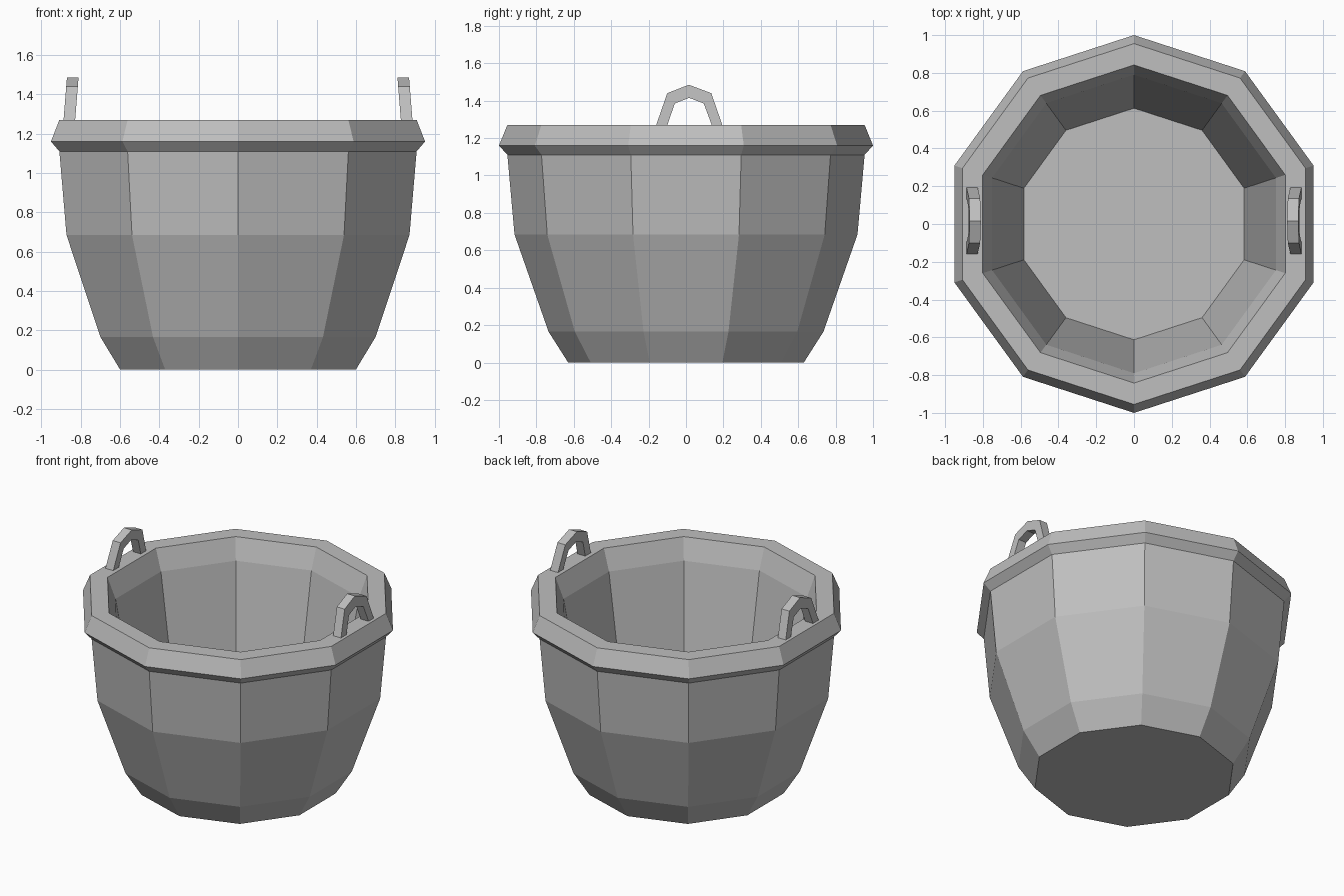
import bpy, bmesh
from math import cos, sin, pi

cube = bpy.data.objects.get("Cube")
if cube:
    bpy.data.objects.remove(cube, do_unlink=True)

# Single grey metal
grey = bpy.data.materials.new("grey_metal")
grey.use_nodes = True
grey.diffuse_color = (0.52, 0.52, 0.52, 1)
grey.node_tree.nodes["Principled BSDF"].inputs["Base Color"].default_value = (0.52, 0.52, 0.52, 1)

SIDES = 10


def finish(name, bm):
    bmesh.ops.recalc_face_normals(bm, faces=bm.faces)
    mesh = bpy.data.meshes.new(name)
    bm.to_mesh(mesh)
    bm.free()
    mesh.materials.append(grey)
    obj = bpy.data.objects.new(name, mesh)
    bpy.context.collection.objects.link(obj)
    return obj


def lathe(name, profile):
    """Ten-sided vessel from (radius, height) rings, capped at both ends."""
    bm = bmesh.new()
    rings = []
    for r, z in profile:
        angles = [pi / 2 + 2 * pi * k / SIDES for k in range(SIDES)]
        rings.append([bm.verts.new((r * cos(a), r * sin(a), z)) for a in angles])
    for low, high in zip(rings, rings[1:]):
        for k in range(SIDES):
            n = (k + 1) % SIDES
            bm.faces.new((low[k], low[n], high[n], high[k]))
    bm.faces.new(rings[0])
    bm.faces.new(rings[-1])
    return finish(name, bm)


def handle(name, side):
    """Faceted arch leaning inward, its feet sunk in the rim."""
    outer = [(-.18, 1.21), (-.10, 1.44), (.015, 1.485), (.135, 1.44), (.215, 1.21)]
    inner = [(-.12, 1.21), (-.06, 1.385), (.017, 1.415), (.095, 1.385), (.16, 1.21)]
    bm = bmesh.new()

    def vert(point, x):
        y, z = point
        return bm.verts.new((side * (x - 0.08 * (z - 1.27)), y, z))

    sections = [[vert(o, .887), vert(o, .828), vert(i, .828), vert(i, .887)]
                for o, i in zip(outer, inner)]
    for a, b in zip(sections, sections[1:]):
        for k in range(4):
            n = (k + 1) % 4
            bm.faces.new((a[k], a[n], b[n], b[k]))
    bm.faces.new(sections[0])
    bm.faces.new(sections[-1])
    return finish(name, bm)


# Vessel: outer wall, flared rim, then inner wall down to the floor
lathe("pot_body", [
    (.63, 0), (.735, .165), (.917, .685), (.955, 1.11), (1.0, 1.16), (.955, 1.27),
    (.842, 1.27), (.79, 1.13), (.613, .1),
])

# Handles
handle("left_handle", 1)
handle("right_handle", -1)
